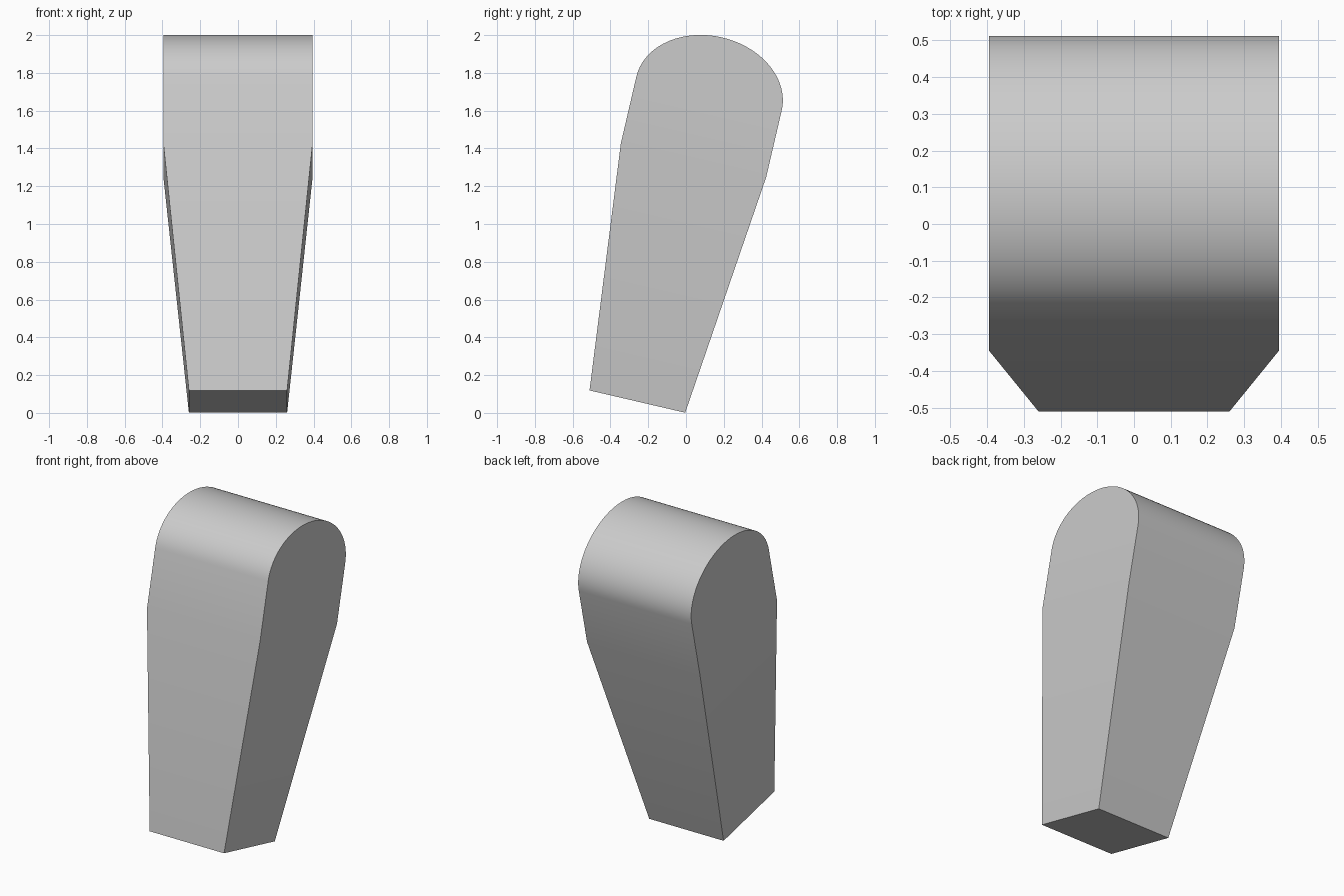
import bpy, bmesh, math
from mathutils import Matrix

cube = bpy.data.objects.get("Cube")
if cube:
    bpy.data.objects.remove(cube)

TILT = math.radians(13.1)
BASE, TOP = 0.26, 0.395          # half widths of the square ends
BEND, SPRING, RISE = 1.312, 1.674, 0.305   # heights along the leaning axis
STEPS = 48

# Single flat colour
grey = bpy.data.materials.new("light_grey")
grey.use_nodes = True
colour = (0.6, 0.6, 0.6, 1)
grey.diffuse_color = colour
grey.node_tree.nodes["Principled BSDF"].inputs["Base Color"].default_value = colour

# Outline: tapered foot, then straight flanks closed by a half-ellipse
arch = [(TOP * math.cos(a), SPRING + RISE * math.sin(a))
        for a in (math.pi * i / STEPS for i in range(STEPS + 1))]
outline = [(BASE, 0), (TOP, BEND)] + arch + [(-TOP, BEND), (-BASE, 0)]

bm = bmesh.new()
sides = []
for s in (-1, 1):
    loop = [bm.verts.new((s * (BASE if z == 0 else TOP), y, z)) for y, z in outline]
    bm.faces.new((loop[0], loop[1], loop[-2], loop[-1]))   # tapered side
    bm.faces.new(loop[1:-1])                               # rounded side
    sides.append(loop)

# Wrap the front, top, back and underside between the two outlines
a, b = sides
for i in range(len(outline)):
    j = (i + 1) % len(outline)
    bm.faces.new((a[i], a[j], b[j], b[i]))
bmesh.ops.recalc_face_normals(bm, faces=bm.faces)

# Lean the block backwards about its base
bm.transform(Matrix.Translation((0, -0.2575, 0.06)) @ Matrix.Rotation(-TILT, 4, "X"))

mesh = bpy.data.meshes.new("leaning_block")
bm.to_mesh(mesh)
bm.free()
mesh.materials.append(grey)
block = bpy.data.objects.new("leaning_block", mesh)
bpy.context.collection.objects.link(block)

bpy.ops.object.select_all(action="DESELECT")
block.select_set(True)
bpy.context.view_layer.objects.active = block
bpy.ops.object.shade_smooth_by_angle(angle=math.radians(30))
